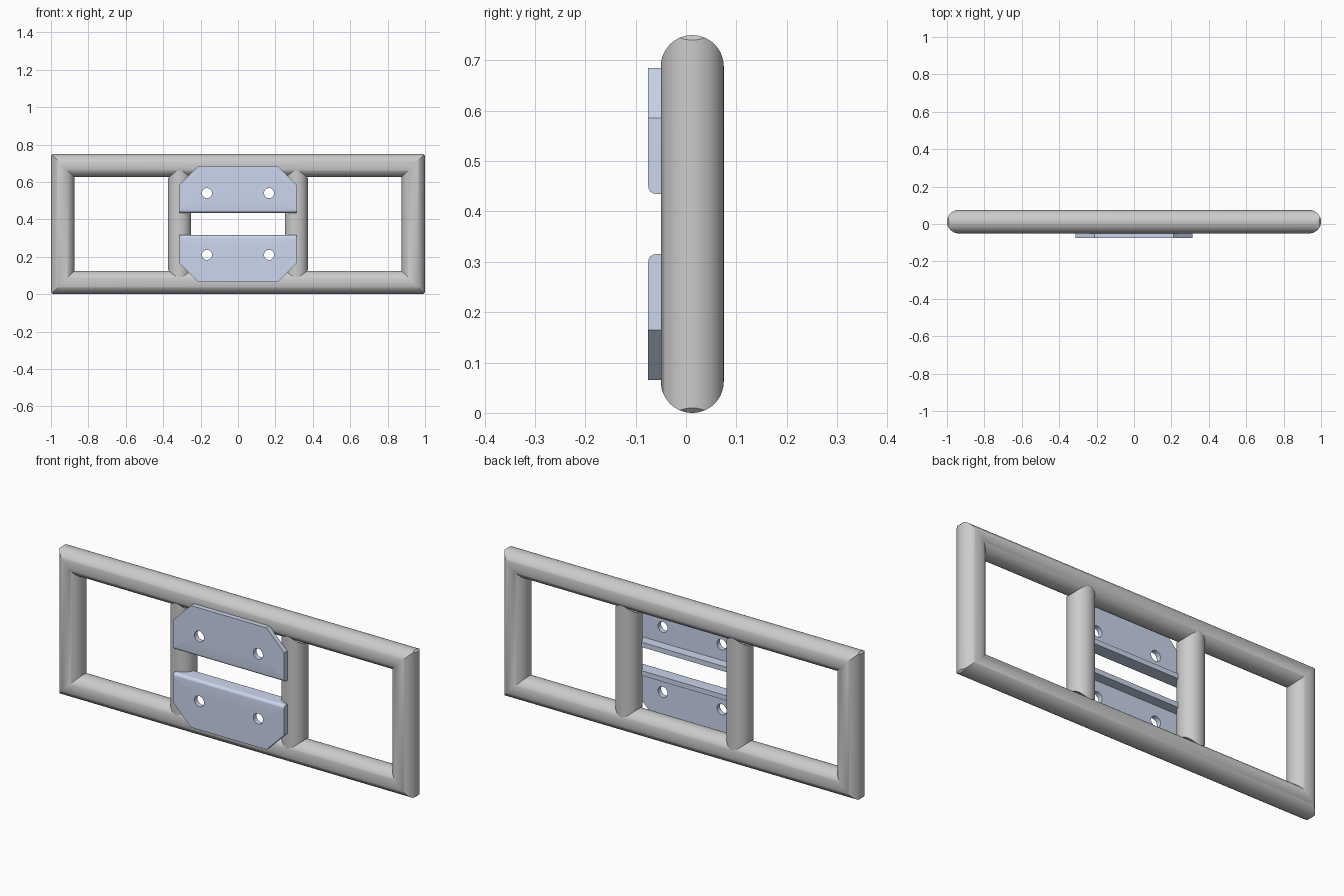
import bpy, bmesh
from math import sin, cos, pi, sqrt, radians
from mathutils import Vector

if "Cube" in bpy.data.objects:
    bpy.data.objects.remove(bpy.data.objects["Cube"])

N = 64            # sides of every tube
R = 0.0625        # tube radius
CY = 0.0125       # tube centre depth
MID = 0.375       # mid height


def finish(name, bm, angle=30):
    bmesh.ops.recalc_face_normals(bm, faces=bm.faces)
    me = bpy.data.meshes.new(name)
    bm.to_mesh(me)
    bm.free()
    ob = bpy.data.objects.new(name, me)
    bpy.context.collection.objects.link(ob)
    smooth(ob, angle)
    return ob


def smooth(ob, angle=30):
    bpy.ops.object.select_all(action='DESELECT')
    ob.select_set(True)
    bpy.context.view_layer.objects.active = ob
    bpy.ops.object.shade_smooth_by_angle(angle=radians(angle))


def clip(bm, co, no):
    """Cut away everything on the normal side of a plane and cap the cut."""
    geom = bm.verts[:] + bm.edges[:] + bm.faces[:]
    cut = bmesh.ops.bisect_plane(bm, geom=geom, plane_co=co, plane_no=no,
                                 clear_outer=True)['geom_cut']
    edges = [e for e in cut if isinstance(e, bmesh.types.BMEdge)]
    bmesh.ops.holes_fill(bm, edges=edges, sides=0)


# Outer frame: round tube with mitred corners, tips trimmed slightly
bm = bmesh.new()
rings = []
for sx, sz in ((-1, -1), (1, -1), (1, 1), (-1, 1)):
    ring = []
    for i in range(N):
        a = 2 * pi * i / N
        out = R * cos(a)
        ring.append(bm.verts.new((sx * (1 - R + out), CY + R * sin(a),
                                  MID + sz * (MID - R + out))))
    rings.append(ring)
for k in range(4):
    p, q = rings[k], rings[(k + 1) % 4]
    for i in range(N):
        j = (i + 1) % N
        bm.faces.new((p[i], p[j], q[j], q[i]))
for sx in (-1, 1):
    for sz in (-1, 1):
        clip(bm, Vector((sx * 0.99, 0, MID + sz * MID)), Vector((sx, 0, sz)))
finish("outer_frame", bm)

# Inner posts: tubes with saddle-cut ends hugging the rails
COPE = 0.068
for side, sx in (("left", -1), ("right", 1)):
    bm = bmesh.new()
    ends = []
    for sz in (-1, 1):
        ring = []
        for i in range(N):
            a = 2 * pi * i / N
            y = -R * cos(a)
            h = MID - R - sqrt(COPE ** 2 - y ** 2)
            ring.append(bm.verts.new((sx * 0.3125 + R * sin(a), CY + y, MID + sz * h)))
        ends.append(ring)
        for i in range(N // 2):
            face = [ring[k % N] for k in (i, i + 1, N - i - 1, N - i)]
            bm.faces.new(list(dict.fromkeys(face)))
    for i in range(N):
        j = (i + 1) % N
        bm.faces.new((ends[0][i], ends[0][j], ends[1][j], ends[1][i]))
    finish(side + "_inner_post", bm)

# Mounting plates: folded sheet with chamfered outer corners and two holes
mat = bpy.data.materials.new("plate_blue")
mat.diffuse_color = (0.6, 0.68, 0.85, 1)
mat.use_nodes = True
mat.node_tree.nodes["Principled BSDF"].inputs["Base Color"].default_value = mat.diffuse_color
W, T, IN, OUT, RB = 0.3125, 0.025, 0.06, 0.31, 0.015
profile = [(-0.05, OUT), (-0.075, OUT)]
profile += [(-0.075 + RB * (1 - cos(a)), IN + RB * (1 - sin(a)))
            for a in (pi / 2 * k / 8 for k in range(9))]
profile += [(0.0, IN), (0.0, IN + T), (-0.05, IN + T)]

for name, sz in (("upper_plate", 1), ("lower_plate", -1)):
    bm = bmesh.new()
    caps = [[bm.verts.new((x, y, MID + sz * h)) for y, h in profile] for x in (-W, W)]
    for c in caps:
        bm.faces.new(c)
    for i in range(len(profile)):
        j = (i + 1) % len(profile)
        bm.faces.new((caps[0][i], caps[0][j], caps[1][j], caps[1][i]))
    for sx in (-1, 1):
        clip(bm, Vector((sx * (W - 0.1), 0, MID + sz * OUT)), Vector((sx, 0, sz)))
    plate = finish(name, bm)
    plate.data.materials.append(mat)
    # bolt holes
    for sx in (-1, 1):
        bpy.ops.mesh.primitive_cylinder_add(vertices=40, radius=0.027, depth=0.1,
                                            location=(sx * 0.166, -0.0625, MID + sz * 0.165),
                                            rotation=(pi / 2, 0, 0))
        cutter = bpy.context.object
        cutter.hide_render = True
        mod = plate.modifiers.new("hole", 'BOOLEAN')
        mod.object = cutter
        mod.operation = 'DIFFERENCE'
        mod.solver = 'EXACT'
        bpy.context.view_layer.objects.active = plate
        bpy.ops.object.modifier_apply(modifier=mod.name)
        bpy.data.objects.remove(cutter, do_unlink=True)
    smooth(plate)
